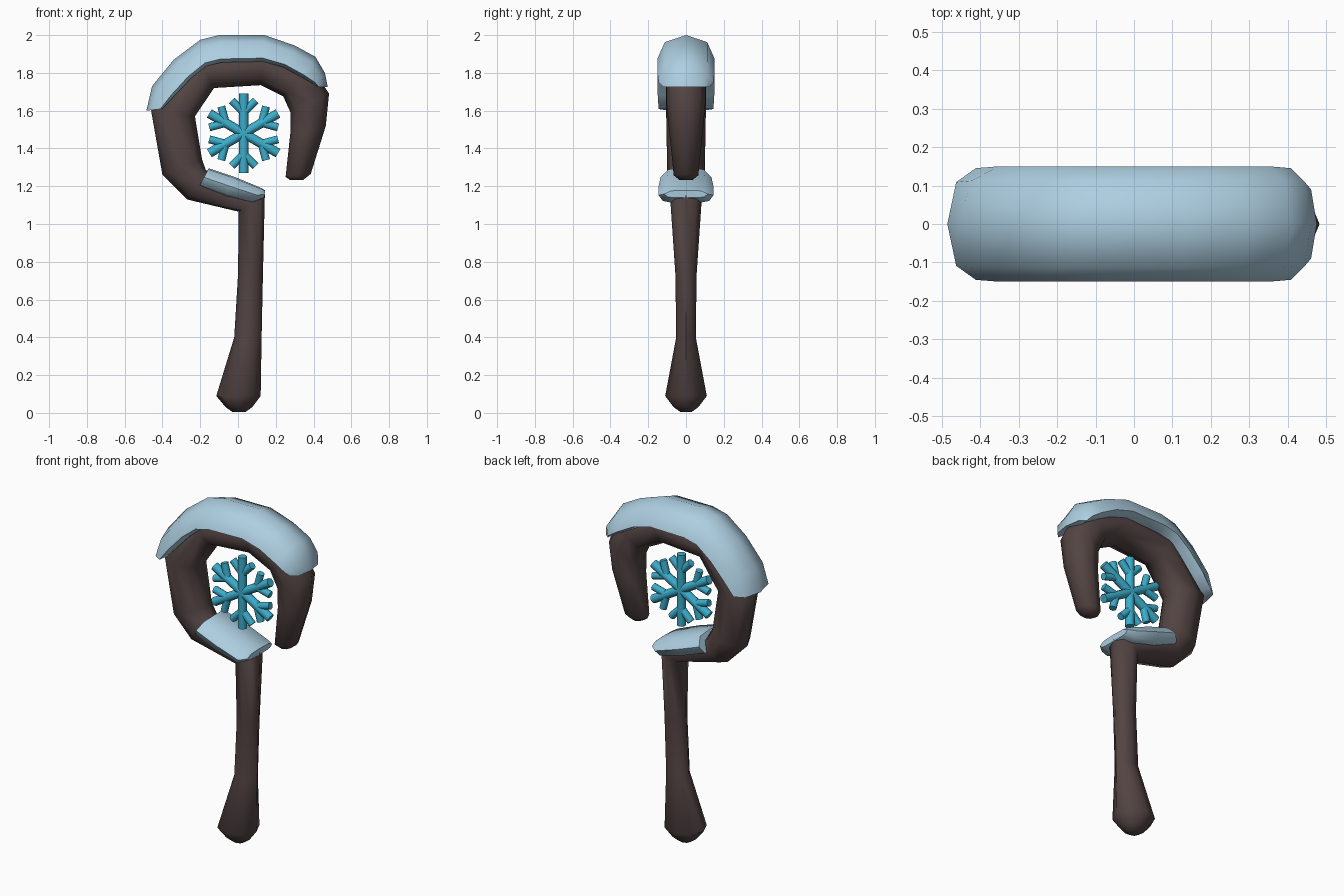
import bpy, bmesh, math
from mathutils import Vector, Matrix

if "Cube" in bpy.data.objects:
    bpy.data.objects.remove(bpy.data.objects["Cube"])


def material(name, rgb):
    m = bpy.data.materials.new(name)
    m.diffuse_color = (*rgb, 1)
    m.use_nodes = True
    m.node_tree.nodes["Principled BSDF"].inputs["Base Color"].default_value = m.diffuse_color
    return m


WOOD = material("dark wood", (0.085, 0.058, 0.056))
SNOW = material("pale snow", (0.42, 0.62, 0.75))
ICE = material("blue ice", (0.045, 0.42, 0.60))


def finish(bm, name, mat, angle):
    bmesh.ops.recalc_face_normals(bm, faces=bm.faces)
    me = bpy.data.meshes.new(name)
    bm.to_mesh(me)
    bm.free()
    me.materials.append(mat)
    ob = bpy.data.objects.new(name, me)
    bpy.context.collection.objects.link(ob)
    bpy.ops.object.select_all(action='DESELECT')
    ob.select_set(True)
    bpy.context.view_layer.objects.active = ob
    bpy.ops.object.shade_smooth_by_angle(angle=math.radians(angle))
    return ob


def loft(name, sections, profile, mat, angle=50):
    """Each section: outer x,z, inner x,z, half depth. Profile: (t outer->inner, y factor)."""
    bm = bmesh.new()
    rings = []
    for ax, az, bx, bz, d in sections:
        rings.append([bm.verts.new((ax + (bx - ax) * t, y * d, az + (bz - az) * t))
                      for t, y in profile])
    n = len(profile)
    for r, s in zip(rings, rings[1:]):
        for i in range(n):
            j = (i + 1) % n
            bm.faces.new((r[i], r[j], s[j], s[i]))
    bm.faces.new(rings[0])
    bm.faces.new(rings[-1])
    return finish(bm, name, mat, angle)


def mirrored(half):
    """Complete a half profile by mirroring it in y."""
    return half + [(t, -y) for t, y in reversed(half) if y > 0]


octagon = [(0.5 - 0.5 * math.cos(i * math.pi / 4), math.sin(i * math.pi / 4))
           for i in range(8)]

# wooden crook: shaft, bend and hook in one sweep
loft("wooden_crook", [
    (-0.03, 0.005, 0.04, 0.005, 0.03),
    (-0.065, 0.03, 0.075, 0.03, 0.065),
    (-0.115, 0.09, 0.12, 0.09, 0.11),
    (-0.02, 0.40, 0.125, 0.40, 0.052),
    (0.0, 0.73, 0.132, 0.73, 0.056),
    (0.004, 1.065, 0.142, 1.155, 0.082),
    (-0.27, 1.13, -0.17, 1.285, 0.10),
    (-0.40, 1.26, -0.19, 1.34, 0.10),
    (-0.46, 1.60, -0.228, 1.57, 0.105),
    (-0.22, 1.90, -0.127, 1.72, 0.105),
    (0.14, 1.945, 0.12, 1.735, 0.105),
    (0.39, 1.83, 0.24, 1.675, 0.105),
    (0.482, 1.69, 0.278, 1.59, 0.103),
    (0.465, 1.52, 0.277, 1.48, 0.09),
    (0.385, 1.265, 0.252, 1.25, 0.065),
    (0.345, 1.233, 0.275, 1.233, 0.035),
], octagon, WOOD)

# thick snow over the top of the hook
loft("snow_cap", [
    (-0.485, 1.60, -0.40, 1.61, 0.145),
    (-0.455, 1.73, -0.335, 1.68, 0.15),
    (-0.34, 1.87, -0.25, 1.77, 0.15),
    (-0.20, 1.975, -0.17, 1.835, 0.15),
    (-0.10, 2.0, -0.09, 1.855, 0.15),
    (0.14, 2.0, 0.13, 1.86, 0.15),
    (0.30, 1.945, 0.24, 1.83, 0.15),
    (0.41, 1.885, 0.34, 1.775, 0.15),
    (0.46, 1.80, 0.40, 1.742, 0.145),
    (0.475, 1.725, 0.42, 1.725, 0.12),
], mirrored([(0, 0), (0.27, 0.75), (0.87, 1), (1, 0.68)]), SNOW)

# small snow drift lying on the lower bend
loft("snow_drift", [
    (-0.155, 1.295, -0.205, 1.20, 0.135),
    (-0.02, 1.25, -0.065, 1.15, 0.145),
    (0.125, 1.19, 0.08, 1.115, 0.145),
    (0.143, 1.178, 0.14, 1.14, 0.115),
], mirrored([(0, 0), (0.06, 0.7), (0.5, 1), (0.9, 0.85), (1, 0.6)]), SNOW)

# snowflake: six arms, each with two twigs
bm = bmesh.new()
centre = Vector((0.03, 0, 1.48))


def rod(start, angle, length, radius):
    d = Vector((math.cos(angle), 0, math.sin(angle)))
    place = Matrix.Translation(start + d * length / 2) @ d.to_track_quat('Z', 'Y').to_matrix().to_4x4()
    bmesh.ops.create_cone(bm, cap_ends=True, segments=8, radius1=radius,
                          radius2=radius, depth=length, matrix=place)


for k in range(6):
    a = math.radians(30 + 60 * k)
    rod(centre, a, 0.21, 0.025)
    twig = centre + Vector((math.cos(a), 0, math.sin(a))) * 0.11
    for side in (-1, 1):
        rod(twig, a + side * math.pi / 4, 0.09, 0.021)
finish(bm, "snowflake", ICE, 50)
